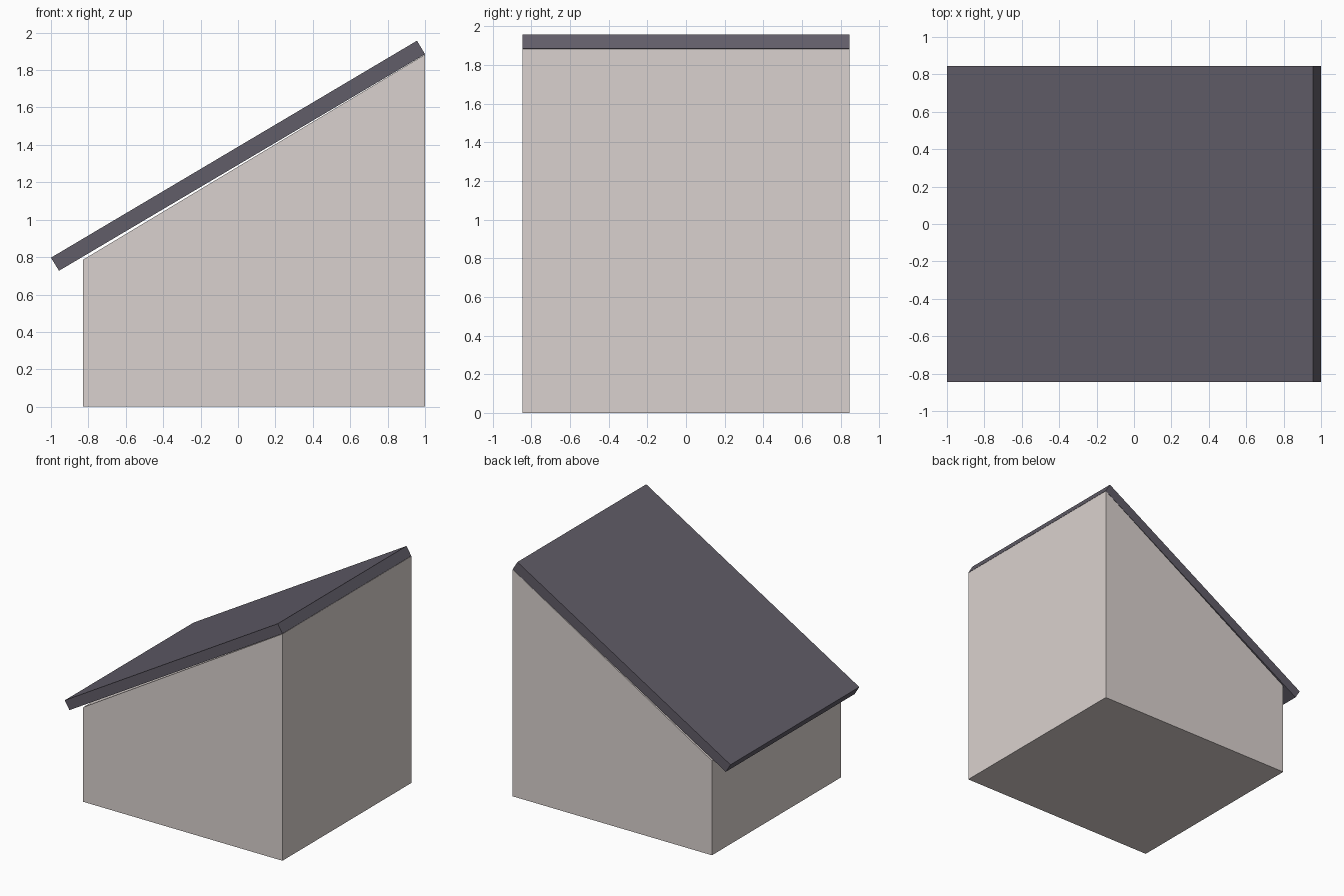
import bpy
import bmesh

if "Cube" in bpy.data.objects:
    bpy.data.objects.remove(bpy.data.objects["Cube"])

HALF_DEPTH = 0.845


def material(name, color):
    mat = bpy.data.materials.new(name)
    mat.diffuse_color = (*color, 1.0)
    mat.use_nodes = True
    mat.node_tree.nodes["Principled BSDF"].inputs["Base Color"].default_value = mat.diffuse_color
    return mat


def extruded_profile(name, profile, mat):
    """Solid made by extruding an x/z outline from front to back."""
    bm = bmesh.new()
    face = bm.faces.new([bm.verts.new((x, -HALF_DEPTH, z)) for x, z in profile])
    result = bmesh.ops.extrude_face_region(bm, geom=[face])
    verts = [g for g in result["geom"] if isinstance(g, bmesh.types.BMVert)]
    bmesh.ops.translate(bm, verts=verts, vec=(0, 2 * HALF_DEPTH, 0))
    bmesh.ops.recalc_face_normals(bm, faces=bm.faces)
    mesh = bpy.data.meshes.new(name)
    bm.to_mesh(mesh)
    bm.free()
    mesh.materials.append(mat)
    obj = bpy.data.objects.new(name, mesh)
    bpy.context.collection.objects.link(obj)
    return obj


# House body with a sloping top
extruded_profile("walls",
                 [(-0.83, 0), (1, 0), (1, 1.883), (-0.83, 0.785)],
                 material("plaster", (0.70, 0.64, 0.62)))

# Slanted roof slab overhanging the low side
extruded_profile("roof",
                 [(-0.957, 0.727), (1, 1.885), (0.957, 1.957), (-1, 0.797)],
                 material("slate", (0.12, 0.11, 0.14)))
